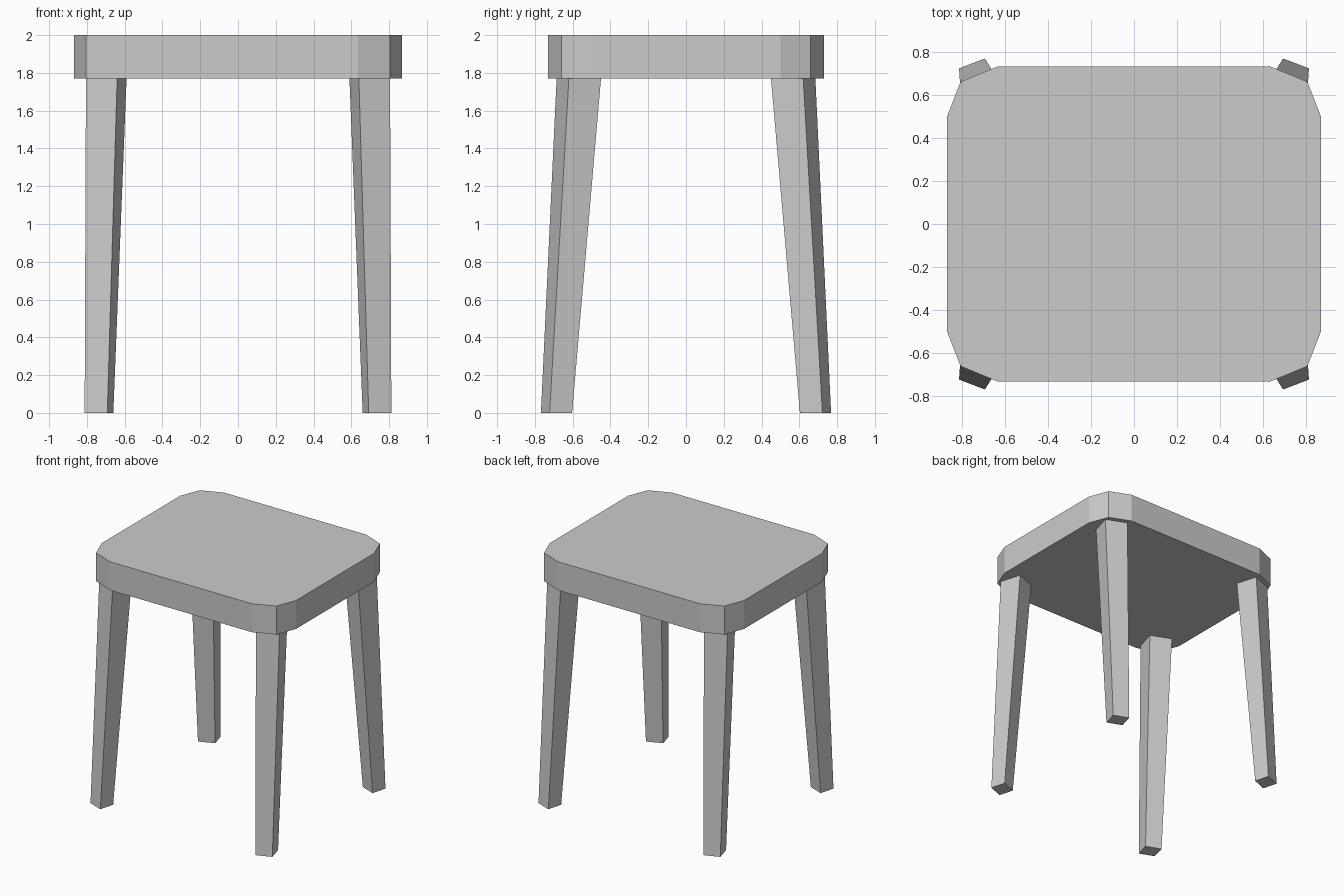
import bpy

if "Cube" in bpy.data.objects:
    bpy.data.objects.remove(bpy.data.objects["Cube"])


def loft(name, lower, upper, z0, z1):
    """Solid between two matching outlines at heights z0 and z1."""
    n = len(lower)
    verts = [(x, y, z0) for x, y in lower] + [(x, y, z1) for x, y in upper]
    faces = [tuple(reversed(range(n))), tuple(range(n, 2 * n))]
    faces += [(i, (i + 1) % n, n + (i + 1) % n, n + i) for i in range(n)]
    mesh = bpy.data.meshes.new(name)
    mesh.from_pydata(verts, [], faces)
    obj = bpy.data.objects.new(name, mesh)
    bpy.context.collection.objects.link(obj)
    return obj


SEAT_BOTTOM, SEAT_TOP = 1.77, 2.0

# Seat: one faceted corner repeated around the outline (counter-clockwise)
corner = [(0.867, 0.50), (0.805, 0.66), (0.635, 0.73)]
outline = []
for sx, sy in ((1, 1), (-1, 1), (-1, -1), (1, -1)):
    pts = corner if sx * sy > 0 else corner[::-1]
    outline += [(sx * x, sy * y) for x, y in pts]
loft("seat", outline, outline, SEAT_BOTTOM, SEAT_TOP)

# Legs: tapered, turned and splayed outward, mirrored to all four corners
foot = [(0.692, 0.768), (0.66, 0.65), (0.78, 0.603), (0.812, 0.722)]
head = [(0.64, 0.685), (0.59, 0.515), (0.755, 0.45), (0.805, 0.62)]
legs = loft("legs", foot, head, 0.0, SEAT_BOTTOM)
mirror = legs.modifiers.new("four_corners", 'MIRROR')
mirror.use_axis = (True, True, False)
mirror.use_mirror_merge = False
